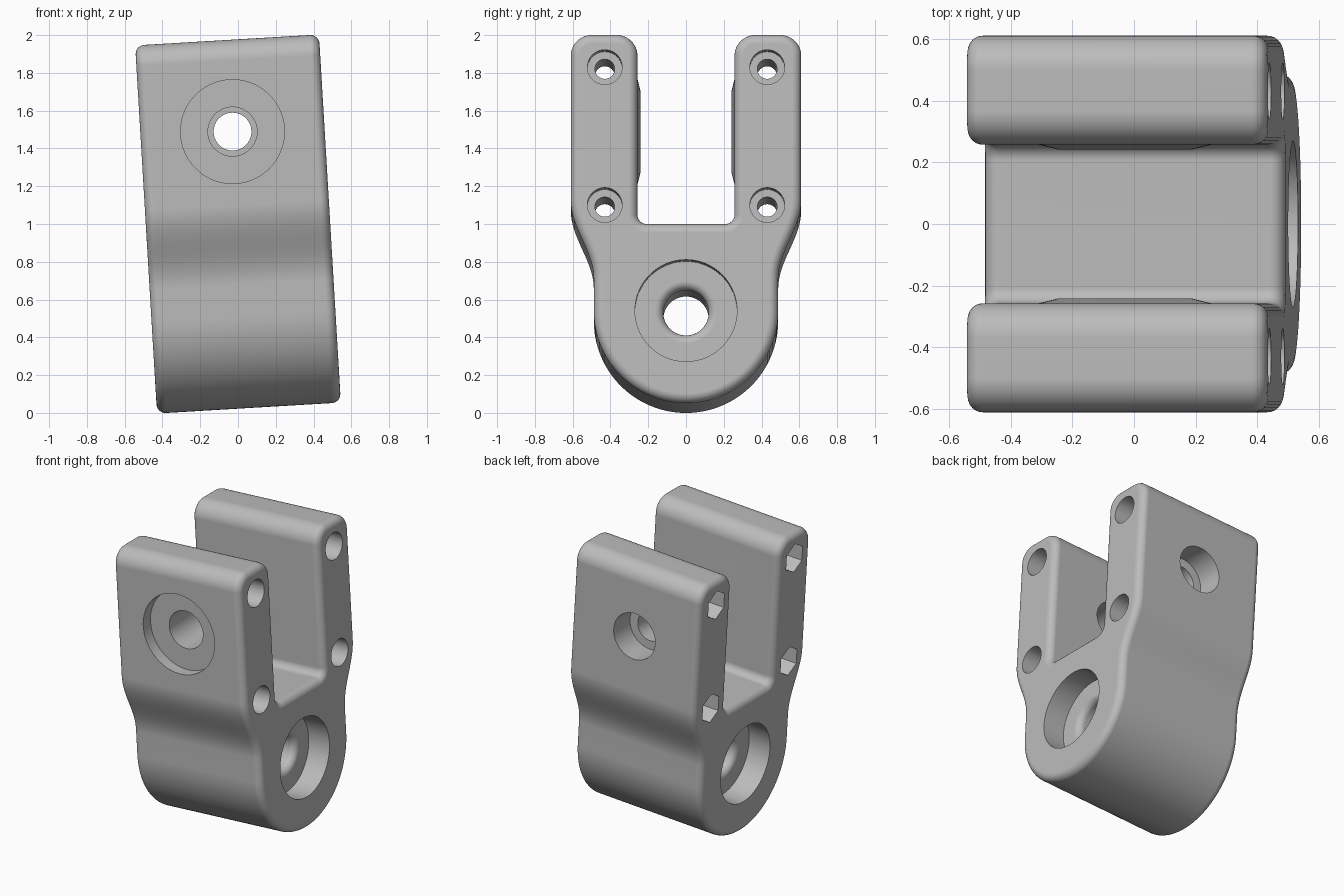
import bpy, bmesh, math
from math import sin, cos, pi, radians

cube = bpy.data.objects.get("Cube")
if cube:
    bpy.data.objects.remove(cube, do_unlink=True)

HALF_WIDTH, TOP = 0.4875, 0.976        # half sizes along the hinge and along the height
HUB_R = 0.488
HUB_Z = HUB_R - TOP
ARM_OUT, ARM_IN, SLOT_Z = 0.61, 0.257, -0.027
PIN_Z = 0.49

grey = bpy.data.materials.new("plain grey")
grey.use_nodes = True
grey.diffuse_color = (0.5, 0.5, 0.5, 1)
grey.node_tree.nodes["Principled BSDF"].inputs["Base Color"].default_value = (0.5, 0.5, 0.5, 1)


def make_object(name, bm):
    bmesh.ops.recalc_face_normals(bm, faces=bm.faces[:])
    mesh = bpy.data.meshes.new(name)
    bm.to_mesh(mesh)
    bm.free()
    mesh.materials.append(grey)
    obj = bpy.data.objects.new(name, mesh)
    bpy.context.collection.objects.link(obj)
    return obj


def arc(cy, cz, r, start, end, steps):
    angles = [radians(start + (end - start) * i / steps) for i in range(steps + 1)]
    return [(cy + r * cos(a), cz + r * sin(a)) for a in angles]


def turned(name, rings, axis, y=0, z=0, sides=64):
    """Solid of revolution from (radius, position) rings along the x or y axis."""
    bm = bmesh.new()
    loops = []
    for r, t in rings:
        loop = []
        for i in range(sides):
            a = 2 * pi * i / sides
            s, c = r * sin(a), r * cos(a)
            loop.append(bm.verts.new((t, y + s, z + c) if axis == "x" else (s, t, z + c)))
        loops.append(loop)
    for lower, upper in zip(loops, loops[1:]):
        for i in range(sides):
            j = (i + 1) % sides
            bm.faces.new((lower[i], lower[j], upper[j], upper[i]))
    bm.faces.new(loops[0])
    bm.faces.new(loops[-1])
    return make_object(name, bm)


def apply(obj, modifier):
    bpy.context.view_layer.objects.active = obj
    bpy.ops.object.modifier_apply(modifier=modifier.name)


def combine(obj, tool, operation):
    tool.hide_render = True
    mod = obj.modifiers.new(operation.title(), "BOOLEAN")
    mod.operation, mod.solver, mod.object = operation, "EXACT", tool
    apply(obj, mod)
    bpy.data.objects.remove(tool, do_unlink=True)


# Half outline of the fork: hub arc, waist, arm, slot corner
half = arc(0, HUB_Z, HUB_R, -90, 0, 32)
WAIST_LOW, WAIST_HIGH = -0.32, 0.1
for i in range(17):
    t = i / 16
    half.append((HUB_R + (ARM_OUT - HUB_R) * (1 - cos(pi * t)) / 2,
                 WAIST_LOW + (WAIST_HIGH - WAIST_LOW) * t))
R = 0.11
half += arc(ARM_OUT - R, TOP - R, R, 0, 90, 10)
half += arc(ARM_IN + R, TOP - R, R, 90, 180, 10)
half += arc(ARM_IN - 0.05, SLOT_Z + 0.05, 0.05, 0, -90, 8)
outline = half + [(-y, z) for y, z in reversed(half[1:])]

bm = bmesh.new()
cap = bm.faces.new([bm.verts.new((-HALF_WIDTH, y, z)) for y, z in outline])
extruded = bmesh.ops.extrude_face_region(bm, geom=[cap])["geom"]
bmesh.ops.translate(bm, vec=(2 * HALF_WIDTH, 0, 0),
                    verts=[g for g in extruded if isinstance(g, bmesh.types.BMVert)])
fork = make_object("clevis_fork", bm)

# Rounded rims on both end faces
bevel = fork.modifiers.new("Rim", "BEVEL")
bevel.width, bevel.segments = 0.048, 6
bevel.limit_method, bevel.angle_limit = "ANGLE", radians(60)
bevel.use_clamp_overlap = False
apply(fork, bevel)

# Low tapered bosses on the inner arm faces
for side in (-1, 1):
    boss = [(0.28, side * (ARM_IN + 0.05)), (0.28, side * ARM_IN),
            (0.22, side * (ARM_IN - 0.015))]
    combine(fork, turned("inner_boss", boss, "y", z=PIN_Z), "UNION")

# Hub bore: recess on both ends and a rounded mouth on the through hole
FLOOR, MOUTH, BORE = HALF_WIDTH - 0.16, 0.045, 0.12
bore = [(0.27, 0.7), (0.27, FLOOR)]
bore += [(BORE + MOUTH - MOUTH * sin(a), FLOOR - MOUTH + MOUTH * cos(a))
         for a in (pi / 2 * i / 8 for i in range(9))]
bore += [(r, -t) for r, t in reversed(bore)]
combine(fork, turned("hub_bore", bore, "x", z=HUB_Z), "DIFFERENCE")

# Pin holes: wide shallow recess in front, narrow stepped hole at the back
front_hole = [(0.275, -0.8), (0.275, 0.08 - ARM_OUT), (0.13, 0.08 - ARM_OUT), (0.13, 0)]
back_hole = [(0.16, 0.8), (0.16, ARM_OUT - 0.18), (0.1, ARM_OUT - 0.18), (0.1, 0)]
for rings in (front_hole, back_hole):
    combine(fork, turned("pin_hole", rings, "y", z=PIN_Z), "DIFFERENCE")

# Clamp screws: round head recess on one end, hexagonal nut pocket on the other
for y in (-0.43, 0.43):
    for z in (0.072, 0.803):
        depth = HALF_WIDTH - 0.17
        screw = [(0.092, 0.7), (0.092, depth), (0.052, depth), (0.052, -0.7)]
        combine(fork, turned("screw_hole", screw, "x", y, z, 40), "DIFFERENCE")
        nut = [(0.1, -0.7), (0.1, -depth)]
        combine(fork, turned("nut_pocket", nut, "x", y, z, 6), "DIFFERENCE")

# Smooth shading and final lean
bpy.ops.object.select_all(action="DESELECT")
fork.select_set(True)
bpy.context.view_layer.objects.active = fork
bpy.ops.object.shade_smooth_by_angle(angle=radians(32))
weighted = fork.modifiers.new("Weighted", "WEIGHTED_NORMAL")
weighted.keep_sharp = True
fork.rotation_euler.y = radians(-3.4)
fork.location.z = 1
